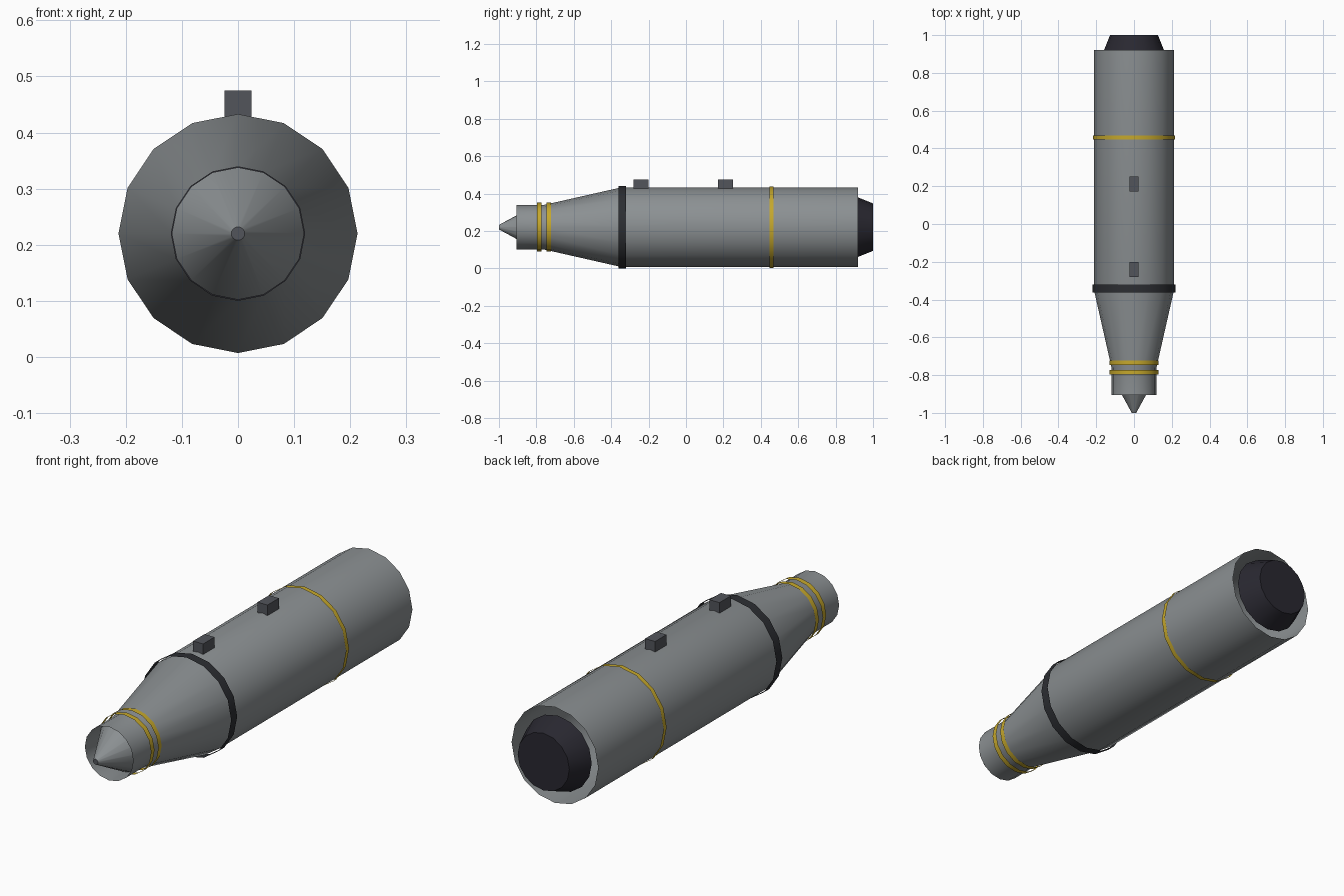
import bpy, bmesh, math

if "Cube" in bpy.data.objects:
    bpy.data.objects.remove(bpy.data.objects["Cube"])

CZ = 0.22      # height of the long axis
SIDES = 16


def material(name, rgb):
    m = bpy.data.materials.new(name)
    m.diffuse_color = (*rgb, 1.0)
    m.use_nodes = True
    m.node_tree.nodes["Principled BSDF"].inputs["Base Color"].default_value = m.diffuse_color
    return m


GREY = material("body grey", (0.26, 0.28, 0.29))
DARK_GREY = material("lug dark grey", (0.085, 0.09, 0.105))
BLACK = material("band black", (0.025, 0.027, 0.032))
NOZZLE = material("tail black", (0.022, 0.021, 0.03))
YELLOW = material("stripe yellow", (0.56, 0.39, 0.025))


def finish(name, bm, *mats):
    me = bpy.data.meshes.new(name)
    bm.to_mesh(me)
    bm.free()
    for m in mats:
        me.materials.append(m)
    ob = bpy.data.objects.new(name, me)
    bpy.context.collection.objects.link(ob)
    bpy.ops.object.select_all(action='DESELECT')
    ob.select_set(True)
    bpy.context.view_layer.objects.active = ob
    bpy.ops.object.shade_smooth_by_angle(angle=math.radians(30))
    return ob


def turned(name, profile, mats, cap_first=False, cap_last=False):
    """Revolve (y, radius) points around the long axis; caps use the last material."""
    bm = bmesh.new()
    loops = []
    for y, r in profile:
        loops.append([bm.verts.new((r * math.sin(2 * math.pi * i / SIDES), y,
                                    CZ + r * math.cos(2 * math.pi * i / SIDES)))
                      for i in range(SIDES)])
    for a, b in zip(loops, loops[1:]):
        for i in range(SIDES):
            j = (i + 1) % SIDES
            bm.faces.new((a[i], b[i], b[j], a[j]))
    if cap_first:
        bm.faces.new(loops[0]).material_index = len(mats) - 1
    if cap_last:
        bm.faces.new(loops[-1][::-1]).material_index = len(mats) - 1
    return finish(name, bm, *mats)


# Open-ended casing: nose sleeve, taper and main tube
turned("casing", [(-0.905, 0.119), (-0.76, 0.119), (-0.345, 0.213), (0.92, 0.213)], [GREY])

# Fuse cone recessed in the nose sleeve, with a dark flat tip
turned("nose_cone", [(-1.0, 0.012), (-0.805, 0.118)], [GREY, DARK_GREY], cap_first=True)

# Tail plug set into the open rear of the tube
turned("tail_plug", [(0.90, 0.167), (1.0, 0.127)], [NOZZLE], cap_first=True, cap_last=True)

# Painted bands: thin open sleeves
for name, y0, y1, r, mat in [
    ("shoulder_band", -0.362, -0.320, 0.22, BLACK),
    ("rear_stripe", 0.447, 0.468, 0.218, YELLOW),
    ("nose_stripe_front", -0.797, -0.773, 0.131, YELLOW),
    ("nose_stripe_back", -0.746, -0.723, 0.131, YELLOW),
]:
    turned(name, [(y0, r), (y1, r)], [mat])

# Suspension lugs on top
for name, y in [("front_lug", -0.24), ("rear_lug", 0.212)]:
    bm = bmesh.new()
    bmesh.ops.create_cube(bm, size=1)
    bmesh.ops.scale(bm, vec=(0.049, 0.08, 0.07), verts=bm.verts)
    bmesh.ops.translate(bm, vec=(0, y, 0.44), verts=bm.verts)
    finish(name, bm, DARK_GREY)
